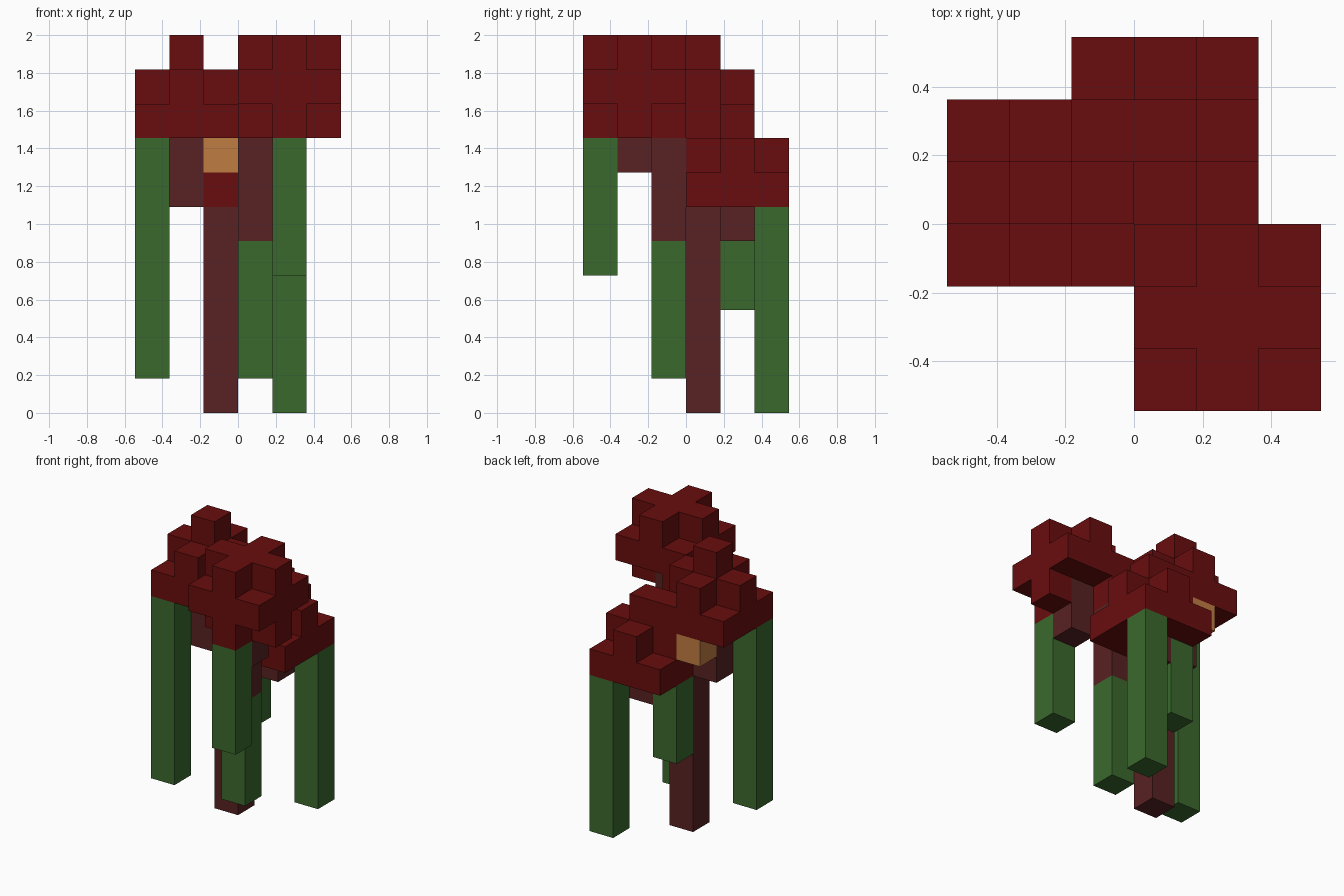
import bpy, bmesh
from itertools import product
from mathutils import Vector

cube = bpy.data.objects.get("Cube")
if cube:
    bpy.data.objects.remove(cube, do_unlink=True)

UNIT = 2 / 11          # edge of one block
HALF = 3               # half the footprint, in blocks


def material(name, rgb):
    m = bpy.data.materials.new(name)
    m.use_nodes = True
    m.diffuse_color = (*rgb, 1)
    bsdf = m.node_tree.nodes["Principled BSDF"]
    bsdf.inputs["Base Color"].default_value = (*rgb, 1)
    bsdf.inputs["Roughness"].default_value = 0.9
    return m


leaf = material("dark red leaves", (0.141, 0.004, 0.004))
bark = material("brown bark", (0.098, 0.016, 0.016))
vine = material("green vine", (0.044, 0.141, 0.027))
nest = material("orange nest", (0.527, 0.202, 0.054))


def blocks(name, cells, mat):
    """Join unit blocks into one closed shell, without inner faces."""
    cells = set(cells)
    bm = bmesh.new()
    for cell in cells:
        for axis, side in product(range(3), (0, 1)):
            near = list(cell)
            near[axis] += 2 * side - 1
            if tuple(near) in cells:
                continue
            u, v = (axis + 1) % 3, (axis + 2) % 3
            ring = []
            for a, b in ((0, 0), (1, 0), (1, 1), (0, 1)):
                p = Vector(cell)
                p[axis] += side
                p[u] += a
                p[v] += b
                ring.append(bm.verts.new((p - Vector((HALF, HALF, 0))) * UNIT))
            bm.faces.new(ring if side else ring[::-1])
    bmesh.ops.remove_doubles(bm, verts=bm.verts, dist=UNIT / 100)
    mesh = bpy.data.meshes.new(name)
    bm.to_mesh(mesh)
    bm.free()
    mesh.materials.append(mat)
    bpy.context.collection.objects.link(bpy.data.objects.new(name, mesh))


def column(name, x, y, low, high, mat):
    blocks(name, [(x, y, z) for z in range(low, high)], mat)


def dome(x, y, z):
    """Square layer, cross layer, then a single block around centre x, y."""
    return {(x + i, y + j, z + k)
            for i, j, k in product((-1, 0, 1), (-1, 0, 1), range(3))
            if abs(i) + abs(j) + k <= 2}


# Leaf crowns
blocks("side_crown", dome(1, 3, 8), leaf)
blocks("back_crown", dome(3, 4, 6), leaf)
front = {(4 + i, 1 + j, 9 + k) for i, j, k in product((-1, 0, 1), repeat=3)
         if abs(i) + abs(j) + abs(k) < 3}
front -= {(4, 1, 8), (4, 2, 8)}
front.add((3, 2, 8))
blocks("front_crown", front, leaf)

# Trunk and branches
column("trunk", 2, 3, 0, 6, bark)
column("side_branch", 1, 3, 6, 8, bark)
column("back_branch", 3, 4, 5, 6, bark)
column("front_branch_lower", 3, 2, 5, 8, bark)
column("front_branch_upper", 4, 1, 7, 9, bark)

# Hanging vines
column("side_vine", 0, 2, 1, 8, vine)
column("front_vine", 4, 0, 4, 8, vine)
column("branch_vine", 3, 2, 1, 5, vine)
column("back_vine_long", 4, 5, 0, 6, vine)
column("back_vine_short", 2, 4, 3, 6, vine)

# Nests against the side branch
column("nest_front", 2, 3, 7, 8, nest)
column("nest_back", 1, 4, 7, 8, nest)
